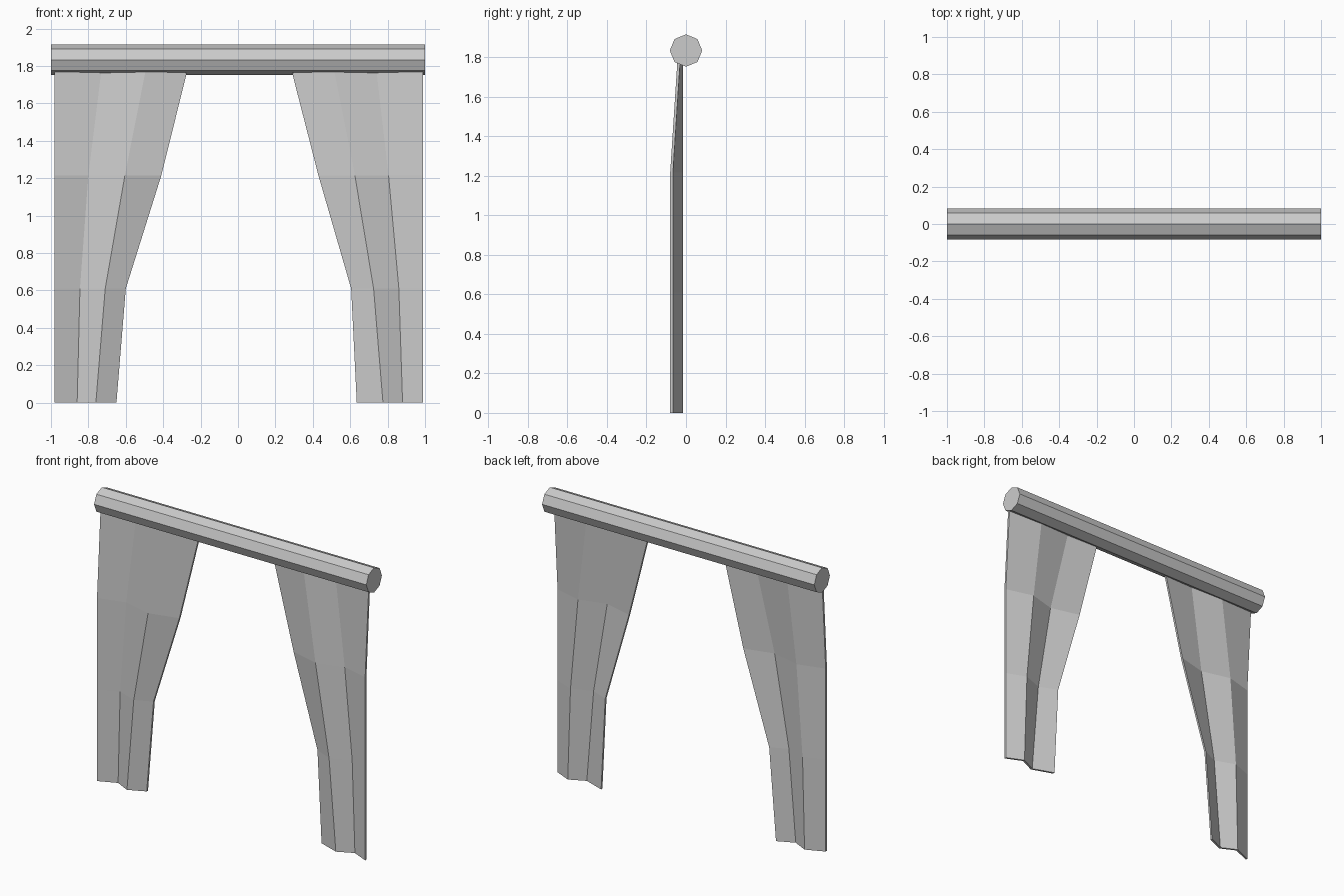
import bpy, bmesh, math

if "Cube" in bpy.data.objects:
    bpy.data.objects.remove(bpy.data.objects["Cube"])

grey = bpy.data.materials.new("light grey")
grey.diffuse_color = (0.6, 0.6, 0.6, 1)
grey.use_nodes = True
grey.node_tree.nodes["Principled BSDF"].inputs["Base Color"].default_value = grey.diffuse_color


def add_object(name, bm):
    bmesh.ops.recalc_face_normals(bm, faces=bm.faces[:])
    mesh = bpy.data.meshes.new(name)
    bm.to_mesh(mesh)
    bm.free()
    mesh.materials.append(grey)
    obj = bpy.data.objects.new(name, mesh)
    bpy.context.collection.objects.link(obj)
    return obj


# Octagonal rod, with a corner pointing straight up
bm = bmesh.new()
bmesh.ops.create_cone(bm, cap_ends=True, segments=8, radius1=0.082, radius2=0.082, depth=2)
rod = add_object("curtain_rod", bm)
rod.rotation_euler = (0, math.pi / 2, 0)
rod.location = (0, 0, 1.833)

ROWS = [0, 0.61, 1.215, 1.82]            # heights of the cross folds
FRONT = [-0.08, -0.08, -0.08, -0.041]    # front of the outward pleats per row
BACK = [-0.03, -0.03, -0.03, -0.029]     # front of the inward pleats per row
THICK = 0.014


def curtain(name, columns):
    """Pleated cloth panel; each row lists x from the outer to the inner edge."""
    bm = bmesh.new()
    for z, xs, front, back in zip(ROWS, columns, FRONT, BACK):
        for i, x in enumerate(xs):
            bm.verts.new((x, back if i % 2 else front, z))
    bm.verts.ensure_lookup_table()
    for r in range(3):
        for c in range(3):
            a = r * 4 + c
            bm.faces.new([bm.verts[k] for k in (a, a + 1, a + 5, a + 4)])
    # Give the cloth its thickness towards the back
    solid = bmesh.ops.extrude_face_region(bm, geom=bm.faces[:], use_keep_orig=True)
    moved = [g for g in solid["geom"] if isinstance(g, bmesh.types.BMVert)]
    bmesh.ops.translate(bm, verts=moved, vec=(0, THICK, 0))
    add_object(name, bm)


# Tied-back curtains
curtain("left_curtain", [(-0.98, -0.86, -0.76, -0.65), (-0.98, -0.845, -0.71, -0.60),
                         (-0.98, -0.80, -0.605, -0.41), (-0.98, -0.725, -0.485, -0.26)])
curtain("right_curtain", [(0.99, 0.88, 0.775, 0.635), (0.99, 0.86, 0.725, 0.605),
                          (0.99, 0.805, 0.625, 0.43), (0.99, 0.735, 0.505, 0.275)])
